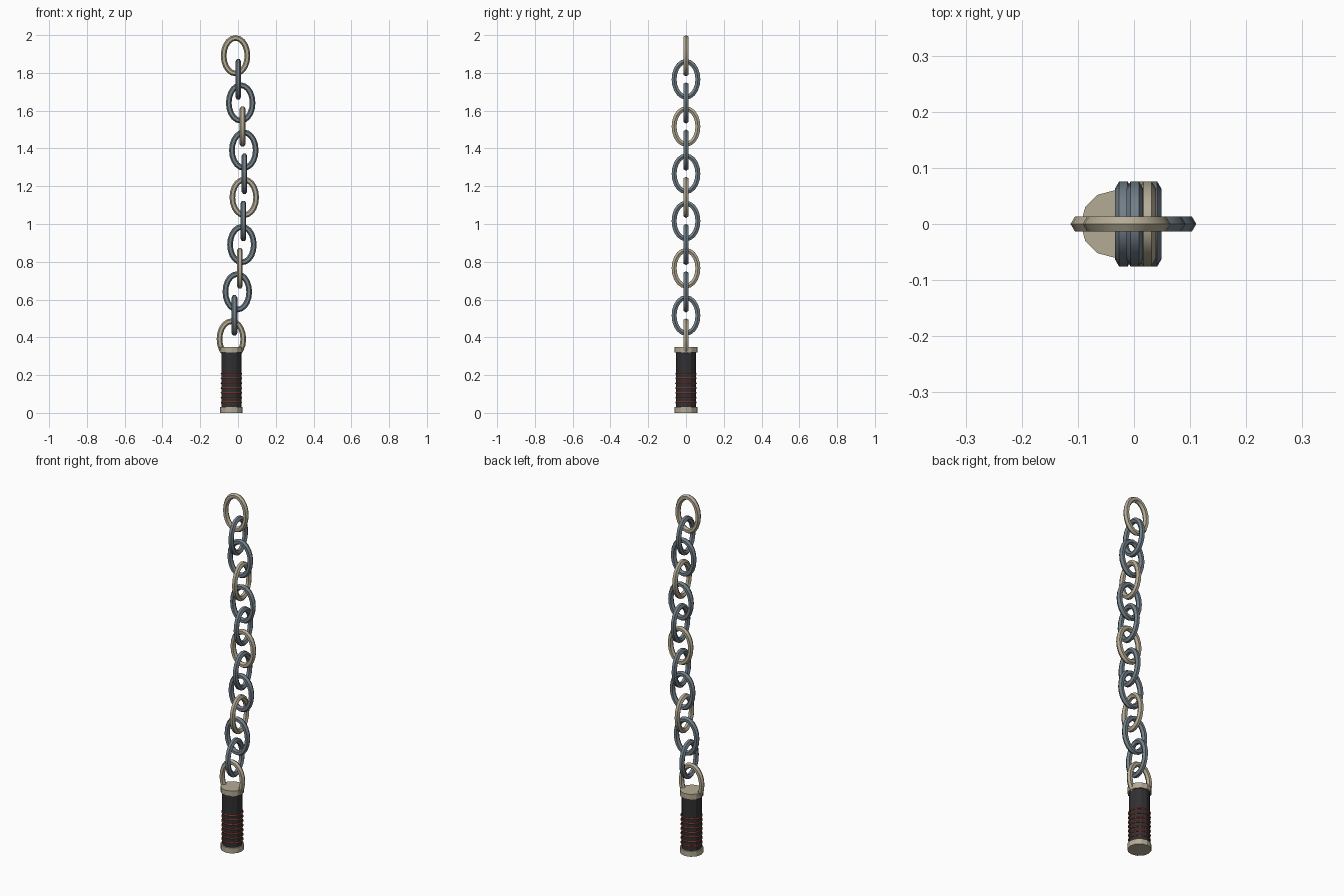
import bpy, bmesh, math

if "Cube" in bpy.data.objects:
    bpy.data.objects.remove(bpy.data.objects["Cube"])


def material(name, rgb):
    m = bpy.data.materials.new(name)
    m.diffuse_color = (*rgb, 1)
    m.use_nodes = True
    m.node_tree.nodes["Principled BSDF"].inputs["Base Color"].default_value = m.diffuse_color
    return m


BONE = material("pale metal", (0.46, 0.41, 0.30))
STEEL = material("blue grey steel", (0.17, 0.215, 0.25))
DARK = material("dark grip", (0.03, 0.03, 0.033))
RED = material("rust red", (0.25, 0.05, 0.03))

BASE_X = -0.035


def sway(i):
    # sideways drift of the chain along its length
    return BASE_X + 0.069 * math.sin(0.235 * i)


def finish(name, bm, mat, loc):
    bmesh.ops.recalc_face_normals(bm, faces=bm.faces[:])
    me = bpy.data.meshes.new(name)
    bm.to_mesh(me)
    bm.free()
    me.materials.append(mat)
    ob = bpy.data.objects.new(name, me)
    ob.location = loc
    bpy.context.collection.objects.link(ob)
    bpy.ops.object.select_all(action='DESELECT')
    ob.select_set(True)
    bpy.context.view_layer.objects.active = ob
    bpy.ops.object.shade_smooth_by_angle(angle=math.radians(28))
    return ob


def ring(name, mat, loc, a, b, r, axes, segs, sides=6, phase=0.0):
    """Elliptical tube; axes picks which coordinates hold (first, second, normal)."""
    bm = bmesh.new()
    loops = []
    for s in range(segs):
        t = 2 * math.pi * s / segs
        c, d = math.cos(t), math.sin(t)
        n = math.hypot(b * c, a * d)
        nx, ny = b * c / n, a * d / n
        loop = []
        for k in range(sides):
            p = 2 * math.pi * k / sides + phase
            out, side = r * math.cos(p), r * math.sin(p)
            co = [0, 0, 0]
            co[axes[0]] = a * c + nx * out
            co[axes[1]] = b * d + ny * out
            co[axes[2]] = side
            loop.append(bm.verts.new(co))
        loops.append(loop)
    for s in range(segs):
        l0, l1 = loops[s], loops[(s + 1) % segs]
        for k in range(sides):
            j = (k + 1) % sides
            bm.faces.new((l0[k], l1[k], l1[j], l0[j]))
    return finish(name, bm, mat, loc)


def drum(name, mat, z0, z1, radius):
    bm = bmesh.new()
    bmesh.ops.create_cone(bm, cap_ends=True, segments=12, radius1=radius,
                          radius2=radius, depth=z1 - z0)
    return finish(name, bm, mat, (BASE_X, 0, (z0 + z1) / 2))


# handle: pommel, grip and collar
drum("pommel", BONE, 0.0, 0.03, 0.06)
drum("grip", DARK, 0.025, 0.33, 0.053)
drum("collar", BONE, 0.32, 0.35, 0.06)

# red cord wrapped round the lower grip
for k in range(7):
    ring(f"grip_wrap_{k + 1}", RED, (BASE_X, 0, 0.055 + 0.0255 * k),
         0.052, 0.052, 0.005, (0, 1, 2), 16)

# chain links, alternating a quarter turn, every third one pale
for i in range(13):
    across = i % 2 == 0
    ring(f"chain_link_{i + 1}", BONE if i % 3 == 0 else STEEL,
         (sway(i), 0, 0.391 + 0.125 * i),
         0.063, 0.094, 0.015,
         (0, 2, 1) if across else (1, 2, 0), 20,
         phase=0.0 if across else math.pi / 6)
